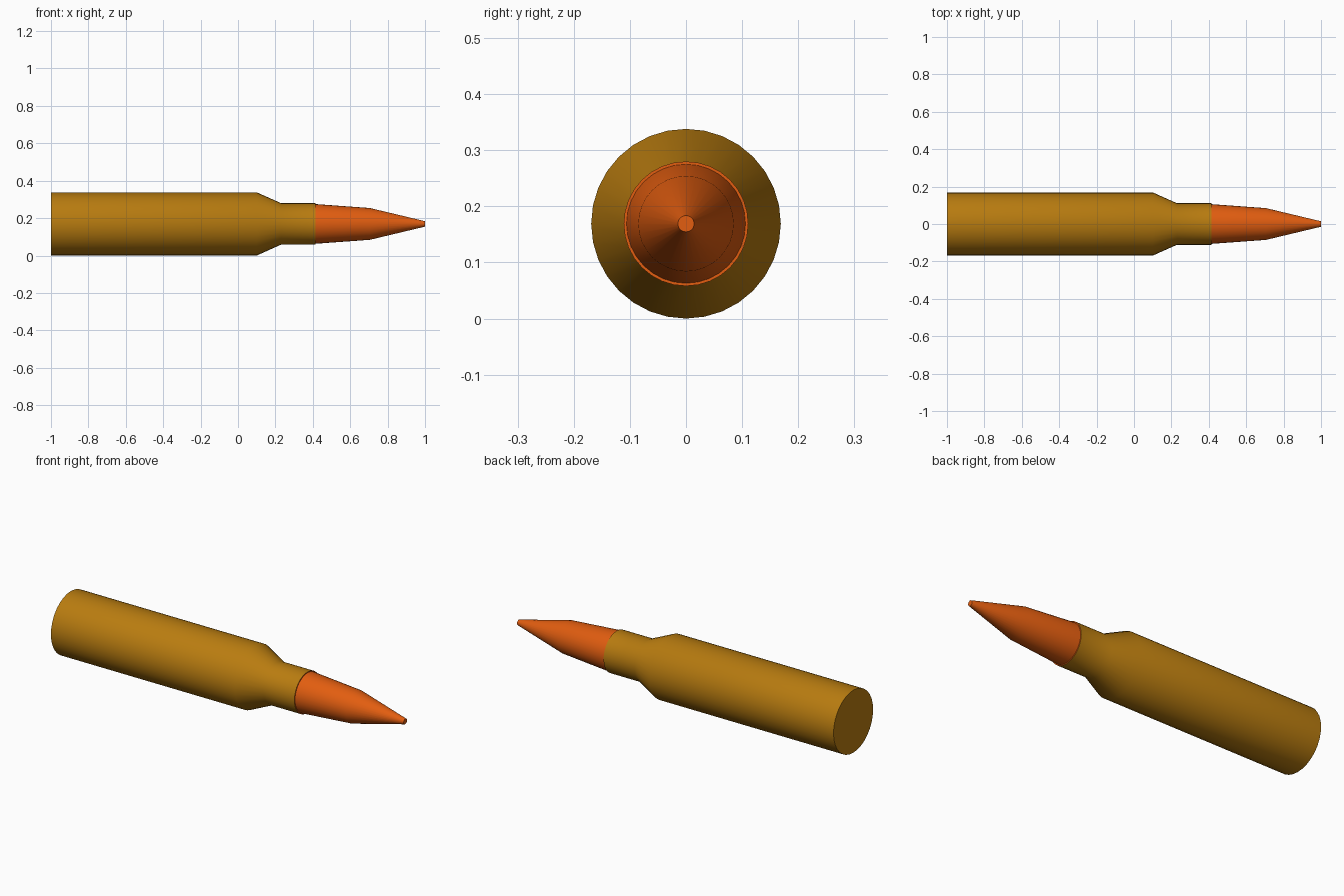
import bpy, bmesh, math

if "Cube" in bpy.data.objects:
    bpy.data.objects.remove(bpy.data.objects["Cube"])

SIDES = 32
AXIS_Z = 0.169


def make_material(name, color):
    mat = bpy.data.materials.new(name)
    mat.diffuse_color = color
    mat.use_nodes = True
    mat.node_tree.nodes["Principled BSDF"].inputs["Base Color"].default_value = mat.diffuse_color
    return mat


def lathe_x(name, profile, mat, cap_start=False, cap_end=False):
    """Revolve (x, radius) stations around the long axis."""
    bm = bmesh.new()
    rings = []
    for x, r in profile:
        ring = []
        for i in range(SIDES):
            a = 2 * math.pi * i / SIDES
            ring.append(bm.verts.new((x, r * math.cos(a), r * math.sin(a))))
        rings.append(ring)
    for r0, r1 in zip(rings, rings[1:]):
        for i in range(SIDES):
            j = (i + 1) % SIDES
            bm.faces.new((r0[i], r0[j], r1[j], r1[i]))
    if cap_start:
        bm.faces.new(rings[0])
    if cap_end:
        bm.faces.new(rings[-1])
    bmesh.ops.recalc_face_normals(bm, faces=bm.faces)
    mesh = bpy.data.meshes.new(name)
    bm.to_mesh(mesh)
    bm.free()
    mesh.materials.append(mat)
    obj = bpy.data.objects.new(name, mesh)
    obj.location.z = AXIS_Z
    bpy.context.collection.objects.link(obj)
    bpy.ops.object.select_all(action='DESELECT')
    obj.select_set(True)
    bpy.context.view_layer.objects.active = obj
    bpy.ops.object.shade_smooth_by_angle(angle=math.radians(30))
    return obj


brass = make_material("brass", (0.48, 0.20, 0.005, 1))
copper = make_material("copper", (0.76, 0.11, 0.005, 1))

# Casing: closed base, straight body, shoulder and neck
lathe_x("casing", [(-1.0, 0.169), (0.10, 0.169), (0.23, 0.111), (0.415, 0.111)],
        brass, cap_start=True)

# Tip: flat ring closing the neck, then the tapered nose with a small flat end
lathe_x("tip", [(0.415, 0.111), (0.415, 0.106), (0.705, 0.085), (1.0, 0.0145)],
        copper, cap_end=True)
